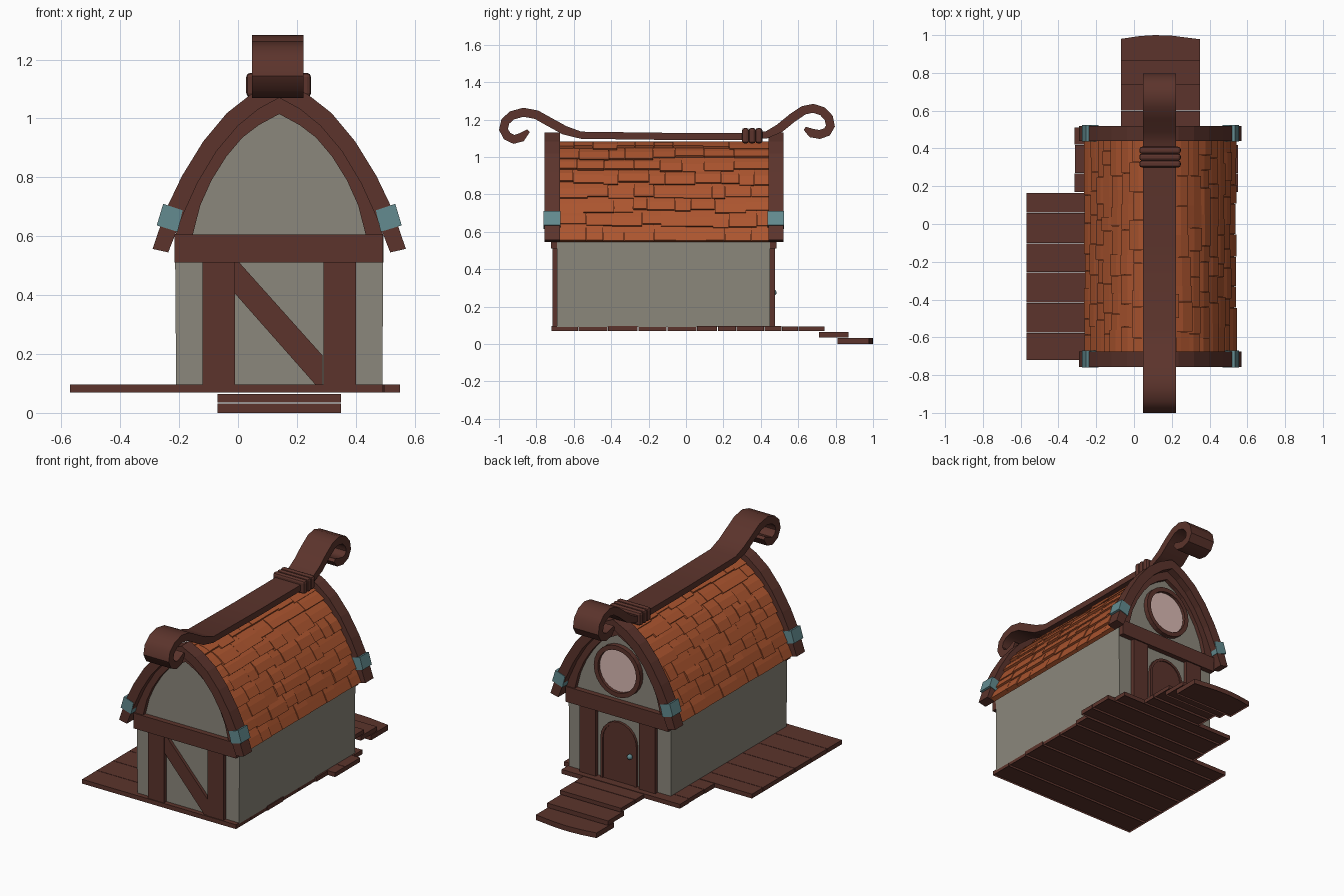
import bpy, bmesh, math, random
from mathutils import Vector

if "Cube" in bpy.data.objects:
    bpy.data.objects.remove(bpy.data.objects["Cube"])
random.seed(4)
CX = 0.14            # centre line of the house


def material(name, rgb):
    m = bpy.data.materials.new(name)
    m.diffuse_color = (*rgb, 1)
    m.use_nodes = True
    m.node_tree.nodes["Principled BSDF"].inputs["Base Color"].default_value = m.diffuse_color
    return m


WOOD = material("dark wood", (0.106, 0.034, 0.025))
PLASTER = material("grey plaster", (0.26, 0.245, 0.20))
TILE = material("orange tile", (0.41, 0.090, 0.028))
METAL = material("blue metal", (0.125, 0.26, 0.28))
GLASS = material("pink glass", (0.70, 0.49, 0.45))


def finish(bm, name, mat, smooth=False, bevel=0):
    bmesh.ops.recalc_face_normals(bm, faces=bm.faces)
    me = bpy.data.meshes.new(name)
    bm.to_mesh(me)
    bm.free()
    me.materials.append(mat)
    ob = bpy.data.objects.new(name, me)
    bpy.context.collection.objects.link(ob)
    if bevel:
        b = ob.modifiers.new("bevel", 'BEVEL')
        b.width, b.segments = bevel, 2
    if smooth:
        bpy.context.view_layer.objects.active = ob
        ob.select_set(True)
        bpy.ops.object.shade_smooth_by_angle(angle=math.radians(40))
        ob.select_set(False)
    return ob


def place(p, d, axis):
    return {'x': (d, p[0], p[1]), 'y': (p[0], d, p[1]), 'z': (p[0], p[1], d)}[axis]


def prism(name, pts, d0, d1, mat, axis='y', skirt=0):
    """Outline extruded along an axis; skirt hangs single-sided edges below the first end."""
    bm = bmesh.new()
    levels = [d0, d1] + ([d0 - skirt] if skirt else [])
    loops = [[bm.verts.new(place(p, d, axis)) for p in pts] for d in levels]
    a, b = loops[:2]
    bm.faces.new(a[::-1])
    bm.faces.new(b)
    for i in range(len(pts)):
        j = (i + 1) % len(pts)
        bm.faces.new((a[i], a[j], b[j], b[i]))
        if skirt:
            bm.faces.new((loops[2][i], loops[2][j], a[j], a[i]))
    return finish(bm, name, mat)


def strip(name, inner, outer, d0, d1, mat, axis='y', closed=False, smooth=False):
    """Solid band between two polylines, extruded along an axis."""
    bm = bmesh.new()
    rows = [[bm.verts.new(place(p, d, axis)) for p, d in ((i, d0), (o, d0), (o, d1), (i, d1))]
            for i, o in zip(inner, outer)]
    n = len(rows)
    for k in range(n if closed else n - 1):
        r, s = rows[k], rows[(k + 1) % n]
        for q in range(4):
            bm.faces.new((r[q], r[(q + 1) % 4], s[(q + 1) % 4], s[q]))
    if not closed:
        bm.faces.new(rows[0])
        bm.faces.new(rows[-1])
    return finish(bm, name, mat, smooth)


def box(name, x0, x1, y0, y1, z0, z1, mat, bevel=0):
    bm = bmesh.new()
    bmesh.ops.create_cube(bm, size=1)
    for v in bm.verts:
        v.co = ((x0 + x1) / 2 + v.co.x * (x1 - x0), (y0 + y1) / 2 + v.co.y * (y1 - y0),
                (z0 + z1) / 2 + v.co.z * (z1 - z0))
    return finish(bm, name, mat, bevel=bevel)


def plank(name, x0, x1, y0, y1, z0, z1):
    """Board with a recessed underside."""
    prism(name, [(x0, y0), (x1, y0), (x1, y1), (x0, y1)], z0 + .012, z1, WOOD, axis='z', skirt=.012)


def arch(half):
    """Full pointed arch from half-widths and heights, eave to ridge."""
    return [(CX - w, z) for w, z in half] + [(CX + w, z) for w, z in half[-2::-1]]


OUTER = [(.43, .557), (.385, .69), (.33, .805), (.258, .922), (.178, 1.018), (.095, 1.083), (0, 1.13)]
MID = [(.377, .545), (.328, .67), (.278, .78), (.212, .89), (.14, .975), (.07, 1.032), (0, 1.07)]
TRIM_OUT = [(.354, .60), (.328, .68), (.282, .78), (.216, .89), (.144, .977), (.074, 1.034), (0, 1.072)]
TRIM_IN = [(.295, .60), (.268, .705), (.23, .79), (.18, .87), (.125, .935), (.07, .977), (0, 1.015)]

# plaster body with pointed gables
prism("house_walls", [(CX - .35, .09)] + arch(TRIM_OUT) + [(CX + .35, .09)], -.69, .45, PLASTER)

# timber framing on both gable ends: (end name, bargeboard, trim and beam depths)
for end, b0, b1, t0, t1 in (("front", -.757, -.675, -.715, -.685), ("back", .44, .52, .445, .475)):
    strip(end + "_bargeboard", arch(MID), arch(OUTER), b0, b1, WOOD)
    strip(end + "_gable_trim", arch(TRIM_IN), arch(TRIM_OUT), t0, t1, WOOD)
    box(end + "_crossbeam", CX - .355, CX + .352, t0 - .008, t1 + .008, .51, .605, WOOD)
    for s in (-1, 1):
        x = CX + s * .205
        box(end + "_post", x - .055, x + .055, t0, t1, .09, .515, WOOD)
        band = [(CX + s * w, z) for w, z in ((.416, .637), (.345, .615), (.328, .688), (.394, .71))]
        prism(end + "_metal_band", band, b0 - .004, b1 + .004, METAL)

# diagonal brace on the front
prism("front_brace", [(-.01, .51), (.005, .51), (.287, .195), (.287, .09), (.268, .09), (-.01, .405)],
      -.709, -.685, WOOD)


# arched door and round window at the back
def door_arch(w, spring, n=10):
    curve = [(CX - w * math.cos(math.pi * i / n), spring + w * math.sin(math.pi * i / n)) for i in range(n + 1)]
    return [(CX - w, .09)] + curve + [(CX + w, .09)]


def ring(r, n=24):
    return [(CX + r * math.cos(math.tau * i / n), .79 + r * math.sin(math.tau * i / n)) for i in range(n)]


prism("door", door_arch(.115, .345), .44, .460, WOOD)
strip("door_frame", door_arch(.108, .345), door_arch(.124, .345), .44, .466, WOOD)
strip("window_frame", ring(.132), ring(.16), .44, .48, WOOD, closed=True)
prism("window_glass", ring(.135), .453, .461, GLASS)
bm = bmesh.new()
bmesh.ops.create_uvsphere(bm, u_segments=10, v_segments=8, radius=.016)
bmesh.ops.translate(bm, verts=bm.verts, vec=(.06, .468, .275))
finish(bm, "door_knob", METAL, smooth=True)

# roof shell and shingles
SHELL = [(w + .012, z + .006) for w, z in MID[:-1]] + [(0, 1.082)]
strip("roof_shell", arch(MID), arch(SHELL), -.69, .46, TILE)
pts = [Vector(p) for p in MID]
cum = [0]
for a, b in zip(pts, pts[1:]):
    cum.append(cum[-1] + (b - a).length)


def on_arch(s, off):
    """Point at arc length s up the slope, pushed outward by off."""
    k = max(i for i in range(len(pts) - 1) if cum[i] <= max(s, 0))
    d = (pts[k + 1] - pts[k]).normalized()
    return pts[k] + d * (s - cum[k]) + Vector((d.y, -d.x)) * off


bm = bmesh.new()
ROWS = 8
step = cum[-1] / ROWS
for side in (-1, 1):
    for r in range(ROWS):
        y = -.68
        while y < .44:
            y2 = y + random.uniform(.07, .17)
            if y2 > .39:
                y2 = .445
            s0 = r * step + random.uniform(-.012, .014) * (r > 0)
            s1 = min((r + 1) * step + .02, cum[-1])
            lift = random.uniform(.023, .032)
            quad = [on_arch(s0, .006), on_arch(s0, lift), on_arch((s0 + s1) / 2, lift - .004),
                    on_arch(s1, .014), on_arch(s1, .002)]
            ends = [[bm.verts.new((CX + side * max(q.x, 0), yy, q.y)) for q in quad]
                    for yy in (y + .001, y2 - .001)]
            bm.faces.new(ends[0])
            bm.faces.new(ends[1])
            for i in range(5):
                j = (i + 1) % 5
                bm.faces.new((ends[0][i], ends[0][j], ends[1][j], ends[1][i]))
            y = y2
finish(bm, "roof_shingles", TILE)

# ridge beam with a scroll at each end
path = [(-.842, 1.14), (-.88, 1.105), (-.92, 1.094), (-.956, 1.111), (-.976, 1.147), (-.966, 1.19), (-.93, 1.222),
        (-.87, 1.239), (-.80, 1.226), (-.73, 1.187), (-.65, 1.143), (-.56, 1.116), (-.1, 1.11), (.3, 1.11),
        (.43, 1.118), (.5, 1.153), (.57, 1.21), (.63, 1.25), (.68, 1.26), (.73, 1.244), (.763, 1.209),
        (.772, 1.165), (.754, 1.134), (.715, 1.12), (.67, 1.128), (.635, 1.153)]
path = [Vector(p) for p in path]
low, high = [], []
for i, p in enumerate(path):
    d = (path[min(i + 1, len(path) - 1)] - path[max(i - 1, 0)]).normalized()
    n = Vector((-d.y, d.x))
    t = .01 if i in (0, len(path) - 1) else (.019 if 11 <= i <= 14 else .024)
    low.append(p - n * t)
    high.append(p + n * t)
strip("ridge_beam", low, high, .048, .222, WOOD, axis='x', smooth=True)

# binding rolls around the ridge beam
for y in (.318, .354, .39):
    box("ridge_binding", .028, .248, y - .019, y + .019, 1.072, 1.155, WOOD, bevel=.014)

# deck planks: (y start, y end, left, right)
for y0, y1, x0, x1 in ((-.72, -.577, -.57, .49), (-.574, -.419, -.57, .49), (-.416, -.258, -.57, .495),
                       (-.255, -.103, -.57, .49), (-.10, .057, -.57, .49), (.06, .165, -.57, .50),
                       (.17, .267, -.315, .55), (.27, .417, -.312, .55), (.42, .51, -.315, .50)):
    plank("deck_plank", x0, x1, y0, y1, .069, .096)

# entrance planks and two steps down
plank("entry_plank", -.07, .35, .512, .598, .069, .094)
plank("entry_plank", -.07, .35, .602, .74, .069, .094)
plank("upper_step", -.07, .35, .71, .868, .036, .064)
prism("lower_step", [(-.07, .81), (-.07, .98), (.03, .995), (.11, 1.0), (.2, .997), (.35, .978), (.35, .81)],
      .012, .032, WOOD, axis='z', skirt=.012)
